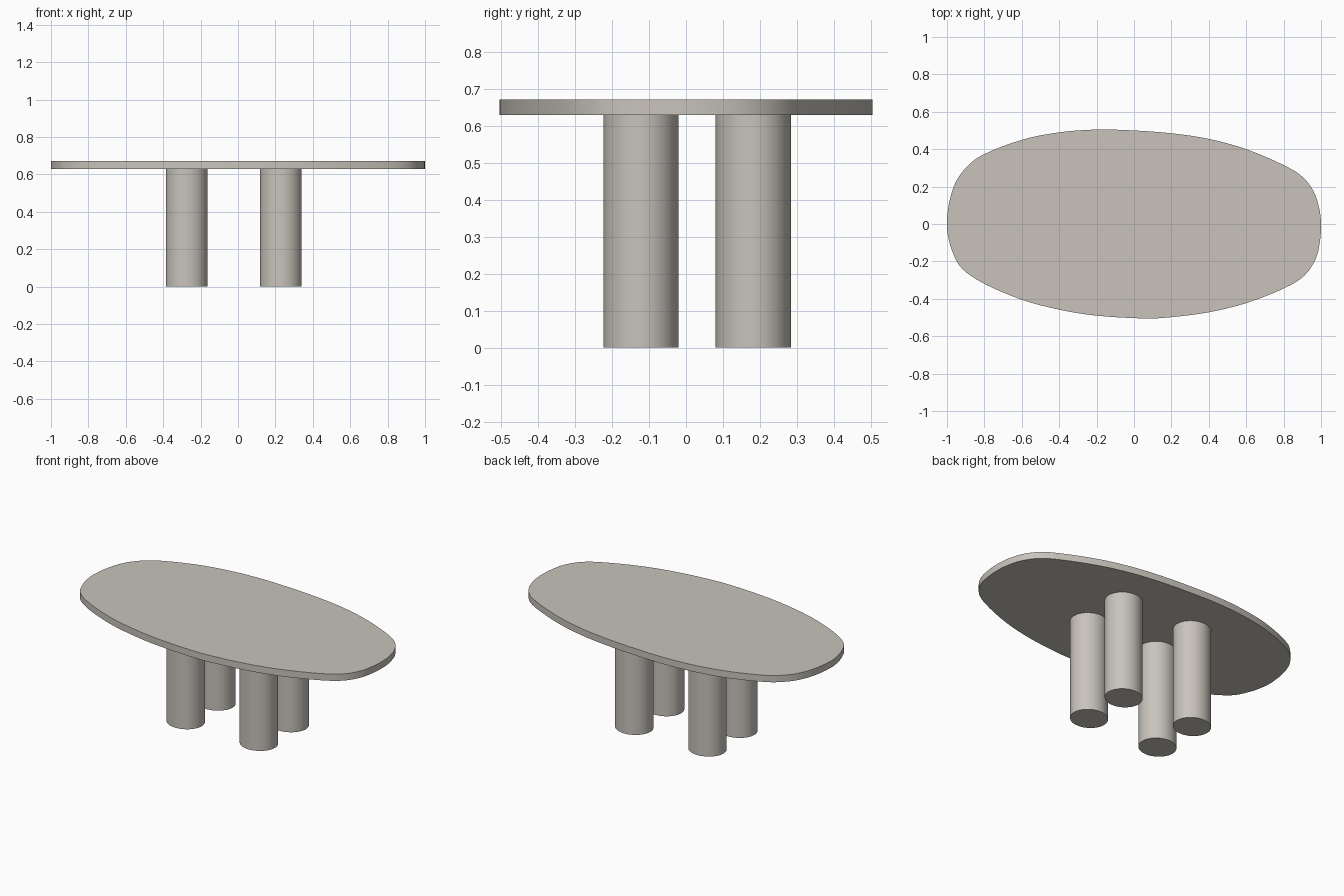
import bpy, bmesh
from mathutils import Vector

if "Cube" in bpy.data.objects:
    bpy.data.objects.remove(bpy.data.objects["Cube"])

stone = bpy.data.materials.new("warm_grey_stone")
stone.diffuse_color = (0.58, 0.55, 0.50, 1)
stone.use_nodes = True
stone.node_tree.nodes["Principled BSDF"].inputs["Base Color"].default_value = stone.diffuse_color

LEG_H, TOP_H = 0.63, 0.672

# Hand-drawn pebble outline of the top, clockwise from the back edge
OUTLINE = [(-0.2, 0.505), (0, 0.5), (0.2, 0.485), (0.4, 0.455), (0.6, 0.4),
           (0.8, 0.315), (0.9, 0.253), (0.96, 0.175), (0.99, 0.085), (1, 0),
           (0.993, -0.1), (0.97, -0.19), (0.91, -0.277), (0.8, -0.345), (0.6, -0.423),
           (0.4, -0.472), (0.2, -0.498), (0.05, -0.505), (-0.2, -0.49), (-0.4, -0.458),
           (-0.6, -0.405), (-0.8, -0.32), (-0.92, -0.238), (-0.97, -0.15), (-0.995, -0.06),
           (-1, 0.02), (-0.985, 0.13), (-0.95, 0.23), (-0.89, 0.31), (-0.8, 0.374),
           (-0.6, 0.45), (-0.4, 0.49)]


def smooth_loop(points, steps=4):
    """Closed Catmull-Rom curve through the points."""
    p = [Vector(q) for q in points]
    n, out = len(p), []
    for i in range(n):
        a, b, c, d = p[i - 1], p[i], p[(i + 1) % n], p[(i + 2) % n]
        for k in range(steps):
            t = k / steps
            out.append(0.5 * (2 * b + (c - a) * t + (2 * a - 5 * b + 4 * c - d) * t * t
                              + (3 * b - a - 3 * c + d) * t ** 3))
    return out


def finish(obj):
    obj.data.materials.append(stone)
    bpy.ops.object.select_all(action='DESELECT')
    obj.select_set(True)
    bpy.context.view_layer.objects.active = obj
    bpy.ops.object.shade_smooth_by_angle(angle=0.6)


# Tabletop: outline face extruded upward
bm = bmesh.new()
face = bm.faces.new([bm.verts.new((v.x, v.y, LEG_H)) for v in smooth_loop(OUTLINE)])
ext = bmesh.ops.extrude_face_region(bm, geom=[face], use_keep_orig=True)
bmesh.ops.translate(bm, vec=(0, 0, TOP_H - LEG_H),
                    verts=[g for g in ext["geom"] if isinstance(g, bmesh.types.BMVert)])
bmesh.ops.recalc_face_normals(bm, faces=bm.faces)
mesh = bpy.data.meshes.new("tabletop")
bm.to_mesh(mesh)
bm.free()
top = bpy.data.objects.new("tabletop", mesh)
bpy.context.collection.objects.link(top)
finish(top)

# Four slightly oval column legs
for side, x in (("left", -0.275), ("right", 0.229)):
    for end, y in (("front", -0.122), ("back", 0.182)):
        bpy.ops.mesh.primitive_cylinder_add(vertices=64, radius=1, depth=LEG_H,
                                            location=(x, y, LEG_H / 2))
        leg = bpy.context.object
        leg.name = f"{end}_{side}_leg"
        leg.scale = (0.111, 0.102, 1)
        bpy.ops.object.transform_apply(location=False, rotation=False, scale=True)
        finish(leg)
